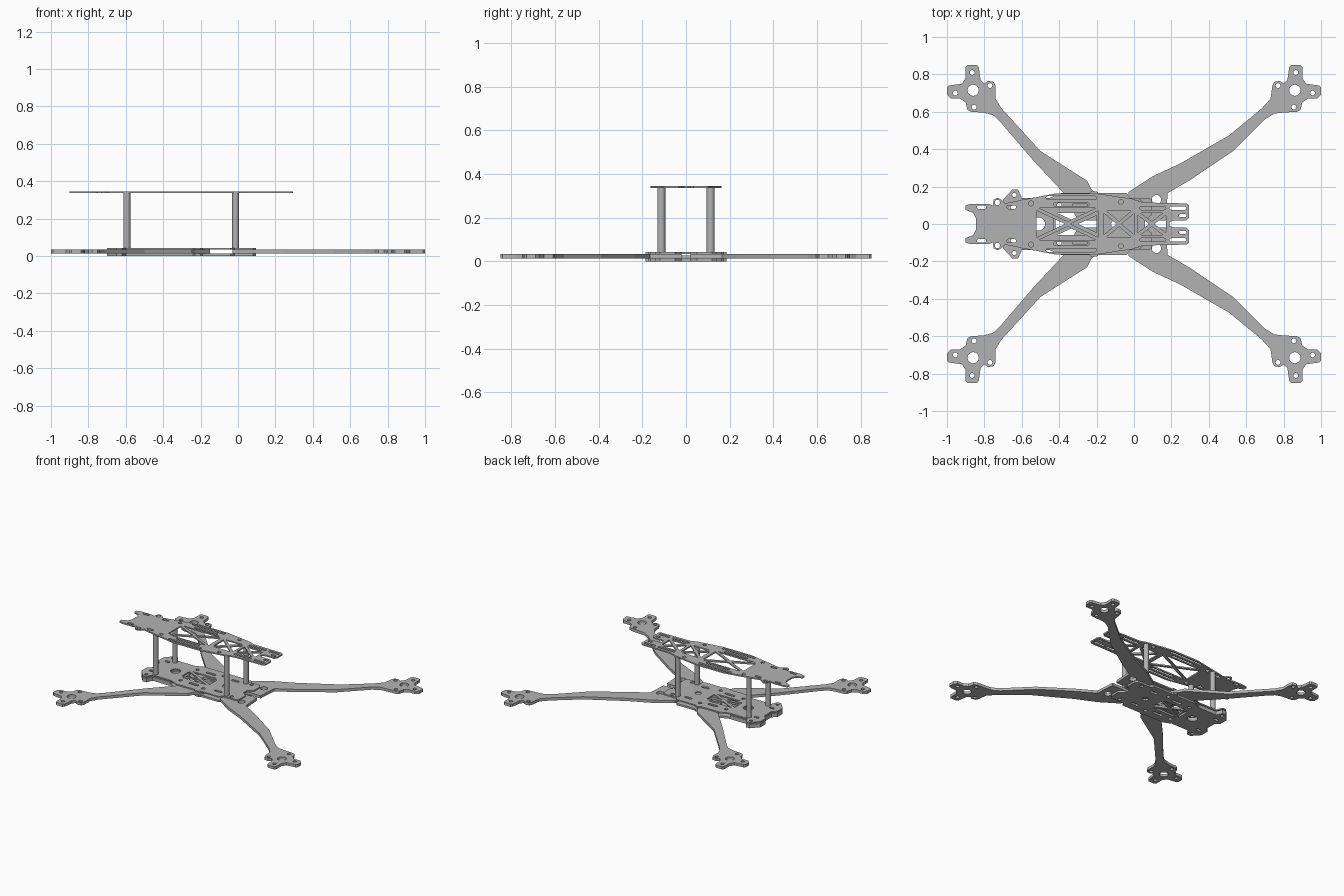
import bpy
import bmesh
from math import cos, sin, pi

if "Cube" in bpy.data.objects:
    bpy.data.objects.remove(bpy.data.objects["Cube"], do_unlink=True)

grey = bpy.data.materials.new("carbon grey")
grey.use_nodes = True
colour = (0.45, 0.45, 0.45, 1)
grey.diffuse_color = colour
grey.node_tree.nodes["Principled BSDF"].inputs["Base Color"].default_value = colour


# ---------- outline helpers ----------
def circle(x, y, radius, sides=20):
    return [(x + radius * cos(2 * pi * i / sides), y + radius * sin(2 * pi * i / sides))
            for i in range(sides)]


def slot(x_start, x_end, y, width):
    """Round-ended slot along x."""
    r = width / 2
    right = [(x_end - r + r * cos(a), y + r * sin(a)) for a in (pi * i / 6 - pi / 2 for i in range(7))]
    left = [(x_start + r - r * cos(a), y - r * sin(a)) for a in (pi * i / 6 - pi / 2 for i in range(7))]
    return right + left


def truss(x_start, x_end, half, gap):
    """Three windows of a box braced by an X: front, back and left side."""
    mid = (x_start + x_end) / 2
    return [[(x_start, half - gap), (x_start, gap - half), (mid - gap, 0)],
            [(x_end, gap - half), (x_end, half - gap), (mid + gap, 0)]], \
           [(x_start + gap, half), (mid, gap), (x_end - gap, half)]


def flip(points, sx=1, sy=1):
    return [(x * sx, y * sy) for x, y in points]


def mirrored(half):
    """Close a left-half outline across the centre line."""
    return half + flip(half[::-1], sy=-1)


def both_sides(loops):
    return loops + [flip(loop, sy=-1) for loop in loops]


def plate(name, outline, holes, bottom, top):
    """Cut a flat sheet with holes out of outlines and give it thickness."""
    curve = bpy.data.curves.new(name + " outline", "CURVE")
    curve.dimensions = "2D"
    curve.fill_mode = "BOTH"
    curve.extrude = (top - bottom) / 2
    for loop in [outline] + holes:
        spline = curve.splines.new("POLY")
        spline.points.add(len(loop) - 1)
        for point, (x, y) in zip(spline.points, loop):
            point.co = (x, y, 0, 1)
        spline.use_cyclic_u = True
    helper = bpy.data.objects.new(name + " helper", curve)
    bpy.context.collection.objects.link(helper)
    graph = bpy.context.evaluated_depsgraph_get()
    mesh = bpy.data.meshes.new_from_object(helper.evaluated_get(graph))
    bpy.data.objects.remove(helper, do_unlink=True)
    bpy.data.curves.remove(curve)
    bm = bmesh.new()
    bm.from_mesh(mesh)
    bmesh.ops.remove_doubles(bm, verts=bm.verts, dist=0.0001)
    bmesh.ops.recalc_face_normals(bm, faces=bm.faces)
    bmesh.ops.translate(bm, verts=bm.verts, vec=(0, 0, (top + bottom) / 2))
    for face in bm.faces:
        face.smooth = False
    bm.to_mesh(mesh)
    bm.free()
    mesh.materials.clear()
    mesh.materials.append(grey)
    mesh.name = name
    part = bpy.data.objects.new(name, mesh)
    bpy.context.collection.objects.link(part)
    return part


# ---------- arms: shared motor mount, own shaft ----------
mount = [(.74, .74), (.75, .76), (.78, .765), (.8, .75), (.82, .77), (.83, .84),
         (.84, .85), (.89, .85), (.9, .84), (.9, .78), (.92, .75), (.99, .74),
         (1, .73), (1, .69), (.98, .67), (.93, .67), (.9, .65), (.89, .61), (.87, .6)]
mount_holes = [circle(.86, .715, .03)] + [
    circle(x, y, .013, 12) for x, y in [(.865, .81), (.955, .7), (.77, .74), (.855, .625)]]
rear_shaft = [(.79, .595), (.75, .59), (.7, .56), (.53, .39), (.3, .235), (.18, .165),
              (.17, .02), (-.03, .02), (-.03, .17), (0, .19), (.1, .255), (.25, .325),
              (.51, .475), (.68, .615), (.73, .67)]
front_shaft = [(-.8, .595), (-.75, .58), (-.71, .54), (-.53, .33), (-.38, .17), (-.3, .02),
               (-.15, .02), (-.15, .1), (-.23, .19), (-.25, .23), (-.5, .39),
               (-.71, .62), (-.74, .67)]
for side, sy in (("left", 1), ("right", -1)):
    plate("positive_y_rear_arm" if sy > 0 else "negative_y_rear_arm",
          flip(mount + rear_shaft, sy=sy),
          [flip(h, sy=sy) for h in mount_holes + [circle(.12, .13, .025)]], .014, .034)
    plate("positive_y_front_arm" if sy > 0 else "negative_y_front_arm",
          flip(flip(mount, sx=-1) + front_shaft, sy=sy),
          [flip(h, sx=-1, sy=sy) for h in mount_holes], .014, .034)

# ---------- lower sandwich plates ----------
nose = [(-.67, .04), (-.7, .07), (-.7, .13), (-.65, .185), (-.62, .185), (-.6, .14)]
body = nose + [(-.45, .14), (-.39, .165), (-.24, .165), (-.23, .175), (-.2, .175),
               (-.19, .165), (-.04, .165), (-.02, .14), (.08, .14), (.097, .12),
               (.097, .05), (.06, .02)]
center_holes = [circle(-.51, 0, .035), circle(-.1, 0, .022)]
side_holes = [slot(-.66, -.62, .09, .02), circle(-.64, .155, .012, 12), circle(.03, .115, .013, 12),
              slot(-.33, -.25, .1, .02), circle(-.4, .1, .013, 12),
              slot(-.12, -.06, .1, .02), circle(-.2, .12, .013, 12)]
ends, wing = truss(-.43, -.2, .06, .015)
body_holes = center_holes + ends + both_sides(side_holes + [wing])
plate("bottom_plate", mirrored(body), body_holes, 0, .014)
plate("middle_plate", mirrored(body), body_holes, .034, .043)
plate("nose_spacer", mirrored(nose + [(-.46, .14), (-.42, .02)]),
      center_holes[:1] + both_sides(side_holes[:2]), .014, .028)

# ---------- top plate with truss windows ----------
deck = [(-.845, .03), (-.86, .06), (-.9, .075), (-.9, .1), (-.87, .108), (-.78, .108),
        (-.755, .1), (-.75, .13), (-.73, .14), (-.71, .13), (-.69, .11), (-.62, .125),
        (-.42, .163), (-.2, .163), (-.01, .135), (.05, .115), (.28, .11), (.295, .1),
        (.295, .035), (.28, .02), (.21, .02), (.19, .01)]
deck_holes = []
deck_sides = [slot(-.47, -.2, .14, .018), slot(-.43, -.24, .105, .018),
              slot(.03, .17, .085, .018), slot(.19, .28, .085, .018),
              slot(.24, .28, .045, .016), slot(-.84, -.79, .09, .018),
              slot(-.68, -.63, .09, .018), circle(-.73, .115, .014, 12),
              circle(-.55, .11, .013, 12), circle(-.07, .118, .013, 12)]
for x_start, x_end, half in ((-.52, -.19, .085), (-.16, 0, .07), (.02, .17, .06)):
    ends, wing = truss(x_start, x_end, half, .014)
    deck_holes += ends
    deck_sides.append(wing)
plate("top_plate", mirrored(deck), deck_holes + both_sides(deck_sides), .336, .346)

# ---------- standoffs ----------
for end, x in (("front", -.594), ("rear", -.013)):
    for side, y in (("positive_y", .113), ("negative_y", -.113)):
        bpy.ops.mesh.primitive_cylinder_add(vertices=24, radius=.018, depth=.296,
                                            location=(x, y, .19))
        post = bpy.context.object
        post.name = f"{side}_{end}_standoff"
        post.data.materials.append(grey)
        bpy.ops.object.shade_smooth_by_angle()
